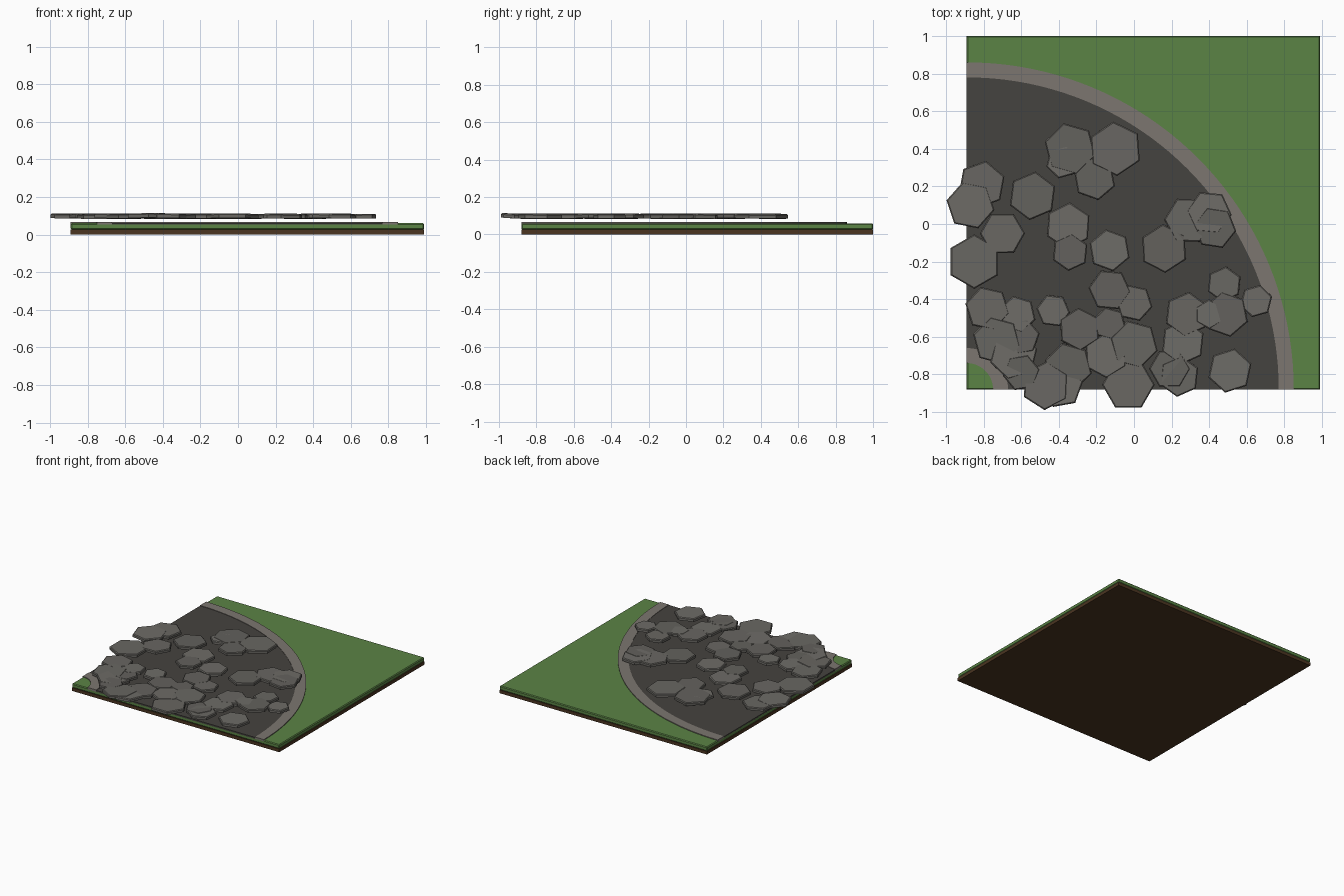
import bpy, bmesh, math, random
from mathutils import Matrix, Euler, Vector

if "Cube" in bpy.data.objects:
    bpy.data.objects.remove(bpy.data.objects["Cube"])

random.seed(4)
X0, X1, Y0, Y1 = -0.89, 0.99, -0.88, 1.0


def material(name, r, g, b):
    m = bpy.data.materials.new(name)
    m.diffuse_color = (r, g, b, 1)
    m.use_nodes = True
    m.node_tree.nodes["Principled BSDF"].inputs["Base Color"].default_value = m.diffuse_color
    return m


DIRT = material("dirt", 0.07, 0.035, 0.015)
GRASS = material("grass", 0.105, 0.23, 0.06)
ROAD = material("road", 0.06, 0.056, 0.05)
CURB = material("curb", 0.2, 0.18, 0.16)
STONES = [material("stone_%d" % i, v, v * 0.96, v * 0.87)
          for i, v in enumerate((0.125, 0.14, 0.155))]


def finish(name, bm, mat):
    bmesh.ops.recalc_face_normals(bm, faces=bm.faces)
    me = bpy.data.meshes.new(name)
    bm.to_mesh(me)
    bm.free()
    me.materials.append(mat)
    ob = bpy.data.objects.new(name, me)
    bpy.context.collection.objects.link(ob)
    return ob


def slab(name, z0, z1, mat, bevel=0.0):
    bm = bmesh.new()
    bmesh.ops.create_cube(bm, size=1, matrix=Matrix.Translation(
        ((X0 + X1) / 2, (Y0 + Y1) / 2, (z0 + z1) / 2))
        @ Matrix.Diagonal((X1 - X0, Y1 - Y0, z1 - z0, 1)))
    ob = finish(name, bm, mat)
    if bevel:
        mod = ob.modifiers.new("bevel", 'BEVEL')
        mod.width, mod.segments = bevel, 1


def arc(name, r0, r1, z0, z1, mat, n=40):
    # quarter ring around the front left corner of the tile
    bm = bmesh.new()
    rings = []
    for i in range(n + 1):
        a = math.pi / 2 * i / n
        rings.append([bm.verts.new((X0 + r * math.cos(a), Y0 + r * math.sin(a), z))
                      for r, z in ((r0, z0), (r1, z0), (r1, z1), (r0, z1))])
    for p, q in zip(rings, rings[1:]):
        for k in range(4):
            j = (k + 1) % 4
            bm.faces.new((p[k], p[j], q[j], q[k]))
    bm.faces.new(rings[0])
    bm.faces.new(rings[-1])
    finish(name, bm, mat)


# ground layers
slab("dirt_base", 0.0, 0.026, DIRT)
slab("grass_layer", 0.026, 0.06, GRASS, 0.006)

# curved road with curbs
arc("road_surface", 0.22, 1.66, 0.05, 0.0625, ROAD)
arc("inner_curb", 0.14, 0.22, 0.05, 0.066, CURB)
arc("outer_curb", 1.66, 1.74, 0.05, 0.066, CURB)

# loose paving stones: x, y, radius
PAVING = [
    (-.34, .40, .14), (-.10, .40, .145), (-.38, .33, .09), (-.21, .24, .115),
    (-.81, .21, .128), (-.87, .10, .13), (-.54, .15, .13), (-.70, -.05, .12),
    (-.35, -.01, .125), (-.34, -.15, .10), (-.85, -.20, .145), (-.13, -.14, .113),
    (.16, -.13, .13), (.29, .02, .13), (.40, .06, .12), (.43, -.02, .115),
    (.48, -.32, .095), (.65, -.41, .088), (.49, -.48, .122), (.28, -.48, .12),
    (.40, -.48, .08), (-.13, -.35, .113), (0, -.42, .10), (-.43, -.46, .09),
    (-.29, -.56, .115), (-.78, -.45, .12), (-.62, -.48, .10), (-.60, -.60, .10),
    (-.73, -.62, .13), (-.64, -.70, .13), (-.13, -.53, .09), (0, -.64, .13),
    (-.15, -.70, .12), (-.35, -.76, .13), (-.03, -.855, .14), (.26, -.63, .12),
    (.19, -.77, .11), (.24, -.81, .11), (.51, -.78, .12), (-.60, -.79, .10),
    (-.47, -.86, .13), (-.39, -.86, .12),
]
for i, (x, y, r) in enumerate(PAVING):
    bm = bmesh.new()
    turn = random.uniform(0, math.pi / 3)
    if y < -.85 and r > .13:
        turn = math.pi / 2
    elif x < -.82 and r > .14:
        turn = 0
    tilt = Euler((random.uniform(-.02, .02), random.uniform(-.02, .02), turn))
    loc = Vector((x, y, random.uniform(.0965, .099)))
    # prism with a slightly chamfered top edge
    bmesh.ops.create_cone(bm, cap_ends=True, segments=6, radius1=r, radius2=r,
                          depth=.024, matrix=Matrix.Translation(loc) @ tilt.to_matrix().to_4x4())
    bm.normal_update()
    top = max(bm.faces, key=lambda f: f.normal.z)
    bmesh.ops.bevel(bm, geom=list(top.edges), offset=.006, segments=1,
                    affect='EDGES', profile=.5)
    finish("paving_stone_%02d" % (i + 1), bm, STONES[i % 3])
